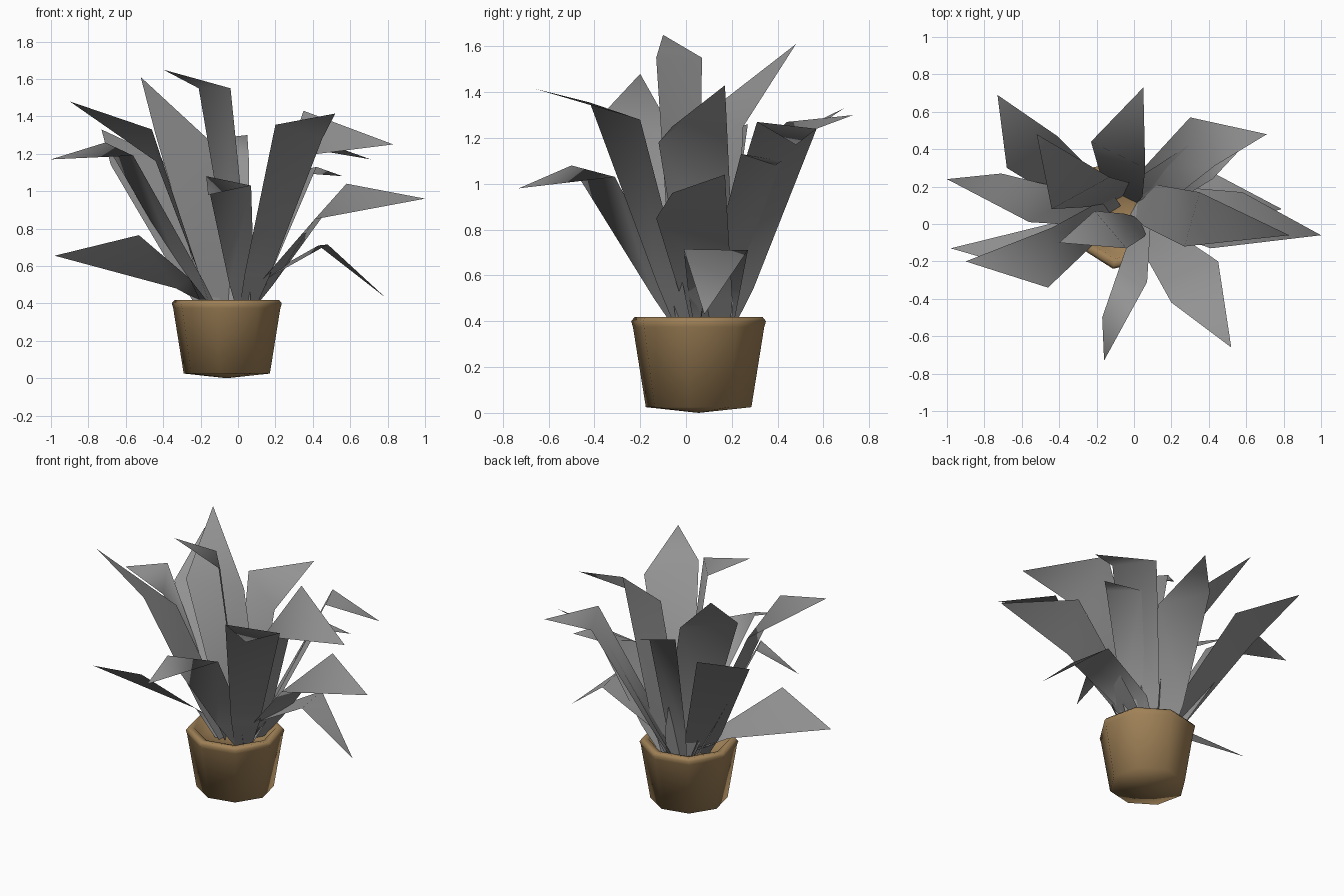
import bpy, bmesh, math
from mathutils import Vector

if "Cube" in bpy.data.objects:
    bpy.data.objects.remove(bpy.data.objects["Cube"])


def material(name, rgb):
    m = bpy.data.materials.new(name)
    m.diffuse_color = (*rgb, 1)
    m.use_nodes = True
    m.node_tree.nodes["Principled BSDF"].inputs["Base Color"].default_value = m.diffuse_color
    return m


BROWN = material("clay brown", (0.35, 0.22, 0.095))
GREY = material("leaf grey", (0.29, 0.29, 0.29))


def make_object(name, bm, mat, angle):
    me = bpy.data.meshes.new(name)
    bm.to_mesh(me)
    bm.free()
    me.materials.append(mat)
    ob = bpy.data.objects.new(name, me)
    bpy.context.collection.objects.link(ob)
    bpy.ops.object.select_all(action='DESELECT')
    ob.select_set(True)
    bpy.context.view_layer.objects.active = ob
    bpy.ops.object.shade_smooth_by_angle(angle=math.radians(angle))
    return ob


# Pot: eight-sided lathe with a shallow pointed underside, rim and soil disc
def pot(profile, sides=8, turn=math.radians(-10)):
    bm = bmesh.new()
    rings = []
    for r, z in profile:
        n = sides if r else 1
        rings.append([bm.verts.new((r * math.cos(2 * math.pi * i / sides + turn),
                                    r * math.sin(2 * math.pi * i / sides + turn), z)) for i in range(n)])
    for a, b in zip(rings, rings[1:]):
        for i in range(sides):
            j = (i + 1) % sides
            vs = [a[i % len(a)], a[j % len(a)], b[j % len(b)], b[i % len(b)]]
            bm.faces.new(list(dict.fromkeys(vs)))
    bmesh.ops.recalc_face_normals(bm, faces=bm.faces)
    ob = make_object("pot", bm, BROWN, 85)
    ob.location = (-0.06, 0.055, 0)


pot([(0, 0), (0.234, 0.025), (0.291, 0.375), (0.299, 0.4), (0.284, 0.418),
     (0.245, 0.412), (0.225, 0.34), (0, 0.34)])


# Leaf: narrow base, slight shoulder, two wide corners at the fold, one tip
def leaf(name, base, half, tip, c1, c2):
    tip, c1, c2 = Vector(tip), Vector(c1), Vector(c2)
    across = c2 - c1
    across.z = 0
    across = across.normalized() * half
    root = Vector((*base, 0.34))
    bm = bmesh.new()
    edges = []
    for corner, side in ((c1, -across), (c2, across)):
        lift = Vector((0, 0, 0.1 if 0.6 < corner.z < 0.8 else 0))
        start = root + side
        pts = [start, start.lerp(corner, 0.22) + lift + side * 0.25, corner]
        edges.append([bm.verts.new(p) for p in pts])
    a, b = edges
    for i in range(2):
        bm.faces.new((a[i], b[i], b[i + 1], a[i + 1]))
    bm.faces.new((a[2], b[2], bm.verts.new(tip)))
    bm.normal_update()
    if sum(f.normal.z * f.calc_area() for f in bm.faces) < 0:
        bmesh.ops.reverse_faces(bm, faces=bm.faces)
    make_object(name, bm, GREY, 120)


# Leaf clusters: (tip, fold corner, fold corner)
left = [((-0.9, -0.2, 1.48), (-0.46, -0.34, 1.33), (-0.44, -0.02, 1.16)),
        ((-0.98, -0.13, 0.655), (-0.53, -0.26, 0.765), (-0.33, 0.03, 0.48)),
        ((-1.0, 0.24, 1.17), (-0.71, 0.27, 1.26), (-0.56, 0.01, 1.19)),
        ((-0.73, 0.69, 1.33), (-0.68, 0.3, 1.14), (-0.41, 0.47, 1.18))]
back = [((-0.52, 0.48, 1.61), (-0.44, 0.08, 1.3), (-0.13, 0.25, 1.25)),
        ((0.05, 0.73, 1.3), (-0.23, 0.44, 1.27), (0.06, 0.3, 1.14))]
right = [((0.83, -0.06, 1.25), (0.35, 0.17, 1.43), (0.27, -0.12, 1.18)),
         ((1.0, -0.06, 0.96), (0.58, 0.17, 1.04), (0.41, -0.13, 0.85)),
         ((0.71, 0.48, 1.17), (0.3, 0.57, 1.24), (0.43, 0.31, 1.27)),
         ((0.56, 0.39, 1.08), (0.42, 0.24, 1.13), (0.29, 0.42, 1.1)),
         ((0.79, 0.08, 0.43), (0.43, 0.27, 0.71), (0.48, -0.01, 0.715))]
front = [((0.52, -0.66, 1.415), (0.2, -0.42, 1.355), (0.45, -0.2, 1.28)),
         ((-0.16, -0.73, 0.98), (-0.17, -0.5, 1.08), (0.07, -0.31, 1.03)),
         ((-0.4, -0.1, 1.65), (-0.21, 0.07, 1.55), (-0.04, -0.13, 1.55))]

# Each cluster shares a base point and a base half-width
for side, base, half, group in (("left", (-0.13, 0.06), 0.07, left),
                                ("back", (-0.06, 0.15), 0.085, back),
                                ("right", (0.02, 0.12), 0.08, right),
                                ("front", (0.04, 0.0), 0.05, front)):
    for n, pts in enumerate(group, 1):
        leaf(f"{side}_leaf_{n}", base, half, *pts)
